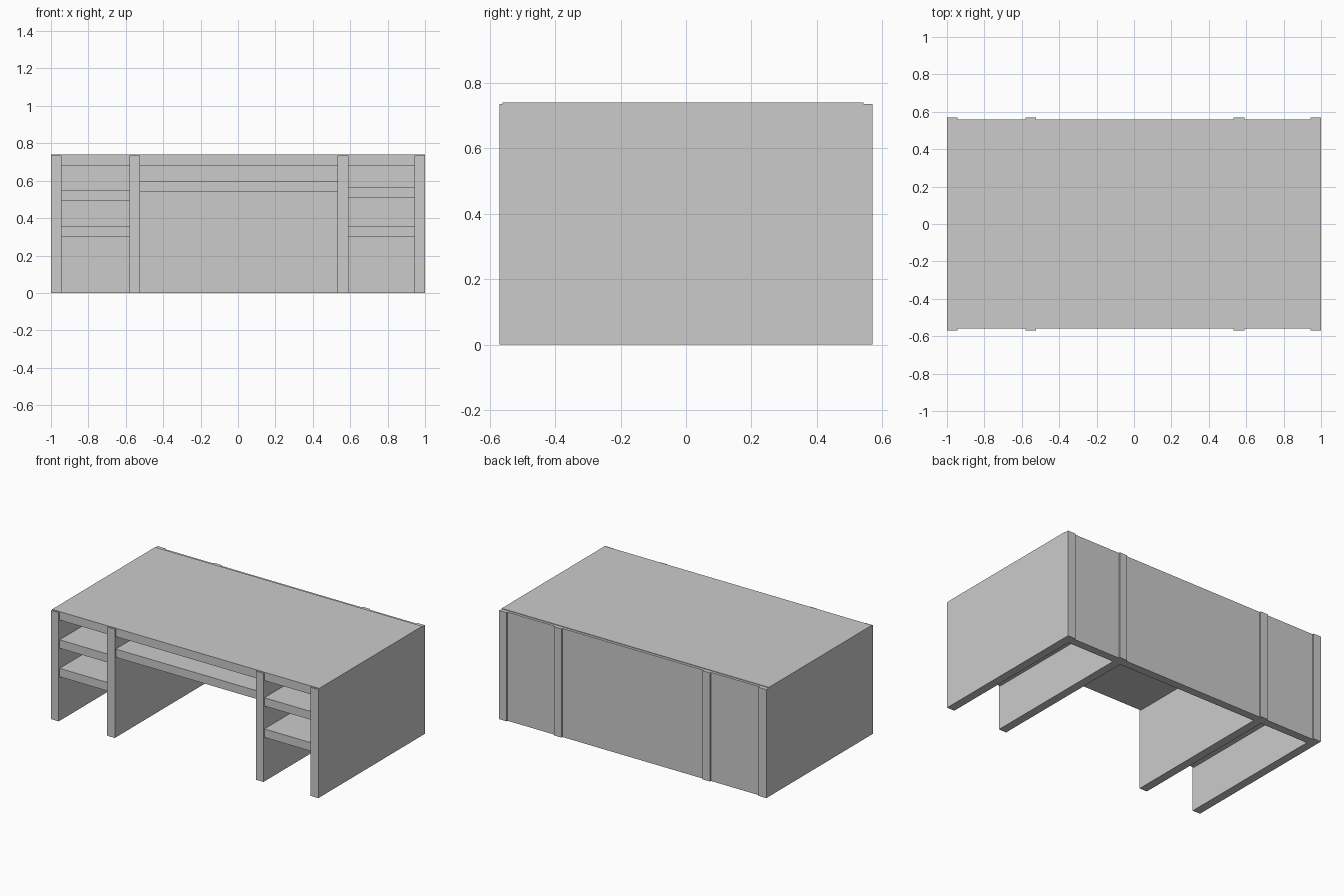
import bpy

if "Cube" in bpy.data.objects:
    bpy.data.objects.remove(bpy.data.objects["Cube"])


def box(name, x, y, z):
    """Box from (min, max) ranges on each axis."""
    bpy.ops.mesh.primitive_cube_add(size=1, location=[(a + b) / 2 for a, b in (x, y, z)])
    ob = bpy.context.object
    ob.name = name
    ob.scale = [b - a for a, b in (x, y, z)]
    bpy.ops.object.transform_apply(location=False, rotation=False, scale=True)
    return ob


# Upright panels: two outer sides and two inner dividers
uprights = {
    "left_side": (-1.0, -0.943),
    "left_divider": (-0.58, -0.523),
    "right_divider": (0.533, 0.59),
    "right_side": (0.943, 1.0),
}
for name, x in uprights.items():
    box(name, x, (-0.57, 0.57), (0, 0.735))

# Desk top, slightly proud of the uprights
box("desk_top", (-1, 1), (-0.56, 0.542), (0.682, 0.739))

# Full-height back panel
box("back_panel", (-0.99, 0.99), (0.505, 0.56), (0, 0.735))

# Shelves spanning each bay: name, x range, z range
left, middle, right = (-0.95, -0.57), (-0.53, 0.54), (0.58, 0.95)
shelves = [
    ("left_upper_shelf", left, (0.491, 0.548)),
    ("left_lower_shelf", left, (0.298, 0.355)),
    ("middle_shelf", middle, (0.542, 0.598)),
    ("right_upper_shelf", right, (0.51, 0.566)),
    ("right_lower_shelf", right, (0.298, 0.355)),
]
for name, x, z in shelves:
    box(name, x, (-0.56, 0.53), z)
